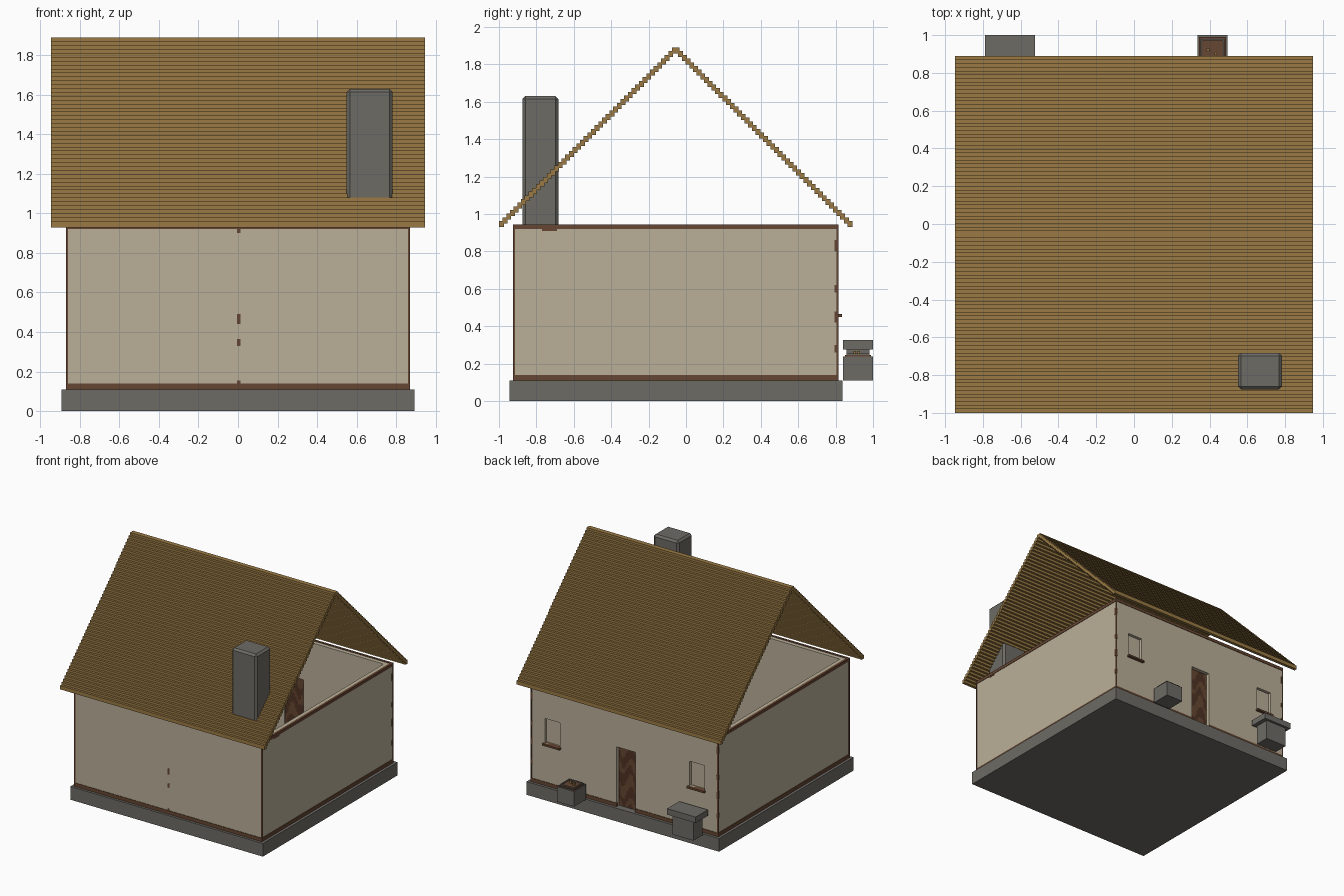
import bpy, bmesh, math
from mathutils import Vector

if "Cube" in bpy.data.objects:
    bpy.data.objects.remove(bpy.data.objects["Cube"])


def material(name, *rgb):
    """Flat colour given as 0-255 screen values, stored as linear."""
    lin = [((c / 255 + 0.055) / 1.055) ** 2.4 for c in rgb] + [1]
    m = bpy.data.materials.new(name)
    m.use_nodes = True
    m.diffuse_color = lin
    m.node_tree.nodes["Principled BSDF"].inputs["Base Color"].default_value = lin
    return m


PLASTER = material("plaster", 186, 175, 152)
STONE = material("grey_stone", 109, 107, 101)
THATCH = material("golden_thatch", 154, 122, 68)
TIMBER = material("brown_timber", 102, 70, 50)
DARK = material("dark_wood", 78, 50, 35)


def boxes(name, mat, *spans, bevel=0):
    """One object made of boxes, each given as (x0, x1, y0, y1, z0, z1)."""
    bm = bmesh.new()
    for x0, x1, y0, y1, z0, z1 in spans:
        verts = bmesh.ops.create_cube(bm, size=1)["verts"]
        size = Vector((x1 - x0, y1 - y0, z1 - z0))
        mid = Vector((x0 + x1, y0 + y1, z0 + z1)) / 2
        for v in verts:
            v.co = v.co * size + mid
    if bevel:
        bmesh.ops.bevel(bm, geom=bm.edges[:], offset=bevel, segments=1, affect="EDGES")
    mesh = bpy.data.meshes.new(name)
    bm.to_mesh(mesh)
    bm.free()
    mesh.materials.append(mat)
    obj = bpy.data.objects.new(name, mesh)
    bpy.context.collection.objects.link(obj)
    return obj


# Main dimensions
X, FRONT, BACK = 0.87, -0.925, 0.815
FLOOR, TOP = 0.11, 0.945
GAP = 0.004          # plaster sits slightly behind the timber
THICK = 0.05
wx, wf, wb, wt = X - GAP, FRONT + GAP, BACK - GAP, TOP - GAP
inner = wb - THICK

# Foundation
boxes("foundation", STONE, (-0.892, 0.892, -0.945, 0.837, 0, FLOOR))

# Plain walls
boxes("front_wall", PLASTER, (-wx, wx, wf, wf + THICK, FLOOR, wt))
for name, s in (("left_wall", 1), ("right_wall", -1)):
    a, b = sorted((s * wx, s * (wx - THICK)))
    boxes(name, PLASTER, (a, b, wf + THICK, inner, FLOOR, wt))

# Back wall with a doorway and two recessed windows
D0, D1, DTOP = -0.10, 0.075, 0.61
W0, W1, WLOW, WHIGH = 0.60, 0.74, 0.465, 0.67
parts = [(D0, D1, inner, wb, DTOP, wt)]
for s, door_edge in ((-1, D0), (1, D1)):
    for a, b, y0, z0, z1 in (
        (door_edge, s * W0, inner, FLOOR, wt),
        (s * W1, s * wx, inner, FLOOR, wt),
        (s * W0, s * W1, inner, FLOOR, WLOW),
        (s * W0, s * W1, inner, WHIGH, wt),
    ):
        parts.append((min(a, b), max(a, b), y0, wb, z0, z1))
    a, b = sorted((s * W0, s * W1))
    parts.append((a, b, inner, wb - 0.025, WLOW, WHIGH))
boxes("back_wall", PLASTER, *parts)

# Window sills
boxes("window_sills", TIMBER,
      *[(s * 0.67 - 0.08, s * 0.67 + 0.08, wb - 0.02, BACK + 0.02, 0.45, WLOW) for s in (-1, 1)])


# Timber frame: bottom and top rails, corner posts
def ring(z0, z1, w=0.02):
    long_rails = [(-X, X, y, y + w, z0, z1) for y in (FRONT, BACK - w)]
    if z0 < DTOP:    # leave the doorway open
        _, _, y0, y1, _, _ = long_rails.pop()
        long_rails += [(-X, D0, y0, y1, z0, z1), (D1, X, y0, y1, z0, z1)]
    return long_rails + [(x, x + w, FRONT + w, BACK - w, z0, z1) for x in (-X, X - w)]


boxes("bottom_rail", TIMBER, *ring(FLOOR, 0.14))
boxes("top_rail", TIMBER, *ring(0.92, TOP))
P = 0.01
boxes("corner_posts", TIMBER,
      *[(x, x + P, y, y + P, FLOOR, TOP)
        for x in (-X, X - P) for y in (FRONT, BACK - P)])

# Bits of timber showing through worn plaster
worn = []
for z, h in ((0.14, 0.015), (0.33, 0.035), (0.44, 0.05), (0.9, 0.02)):
    worn.append((-0.006, 0.012, wf - 0.002, wf + 0.002, z, z + h))
for i, z in enumerate((0.26, 0.42, 0.58, 0.80)):
    h = 0.04 + 0.02 * (i % 2)
    for s in (-1, 1):
        a, b = sorted((s * wx, s * (wx - 0.014)))
        worn.append((a, b, wb - 0.002, wb + 0.002, z, z + h))
        a, b = sorted((s * (wx - 0.002), s * (wx + 0.002)))
        worn.append((a, b, wb - 0.016, wb, z, z + h))
boxes("worn_patches", TIMBER, *worn)
boxes("worn_beam_end", TIMBER, (wx - 0.002, wx + 0.002, -0.77, -0.69, 0.908, 0.93))

# Door with a wavy two-tone grain set by a rule on each face
bm = bmesh.new()
NX, NZ = 12, 36
for y in (wb - 0.04, wb - 0.03):
    grid = [[bm.verts.new((D0 + (D1 - D0) * i / NX, y, FLOOR + (DTOP - FLOOR) * k / NZ))
             for i in range(NX + 1)] for k in range(NZ + 1)]
    for k in range(NZ):
        for i in range(NX):
            quad = [grid[k][i], grid[k][i + 1], grid[k + 1][i + 1], grid[k + 1][i]]
            f = bm.faces.new(quad if y < wb - 0.035 else quad[::-1])
            c = f.calc_center_median()
            wave = math.sin(38 * c.z + 2 * math.sin(45 * c.x)) + 0.7 * math.sin(40 * c.x + 17 * c.z)
            f.material_index = int(wave > 0)
mesh = bpy.data.meshes.new("door")
bm.to_mesh(mesh)
bm.free()
mesh.materials.append(TIMBER)
mesh.materials.append(DARK)
bpy.context.collection.objects.link(bpy.data.objects.new("door", mesh))

# Stepped thatch roof, mirrored about the ridge
RIDGE, COUNT = -0.055, 48
EAVE, LOW, HIGH = -1.0, 0.93, 1.89
COURSE_W, COURSE_H = 0.026, 0.032
rise = (HIGH - LOW - COURSE_H) / (COUNT - 1)
run = (RIDGE - EAVE) / COUNT
for name, back in (("front_roof", False), ("back_roof", True)):
    courses = []
    for k in range(COUNT):
        y0, z0 = EAVE + k * run, LOW + k * rise
        y1 = min(y0 + COURSE_W, RIDGE)
        if back:
            y0, y1 = 2 * RIDGE - y1, 2 * RIDGE - y0
        courses.append((-0.947, 0.947, y0, y1, z0, z0 + COURSE_H))
    boxes(name, THATCH, *courses)

# Chimney
boxes("chimney", STONE, (0.55, 0.783, -0.875, -0.682, FLOOR, 1.63), bevel=0.016)

# Stone table by the back wall
boxes("table_pedestal", STONE, (-0.755, -0.56, 0.858, 0.98, FLOOR, 0.275))
boxes("table_top", STONE, (-0.79, -0.525, 0.84, 1.0, 0.275, 0.325))

# Small hearth with wood on top
boxes("hearth", STONE, (0.337, 0.495, 0.84, 1.0, FLOOR, 0.237))
boxes("hearth_bed", TIMBER, (0.345, 0.487, 0.85, 0.99, 0.237, 0.246))
boxes("hearth_rim", STONE,
      (0.352, 0.480, 0.972, 0.980, 0.246, 0.255), (0.352, 0.480, 0.858, 0.866, 0.246, 0.255),
      (0.352, 0.360, 0.866, 0.972, 0.246, 0.255), (0.472, 0.480, 0.866, 0.972, 0.246, 0.255))
boxes("hearth_sticks", THATCH,
      (0.385, 0.40, 0.915, 0.93, 0.246, 0.268), (0.425, 0.44, 0.895, 0.91, 0.246, 0.268))
